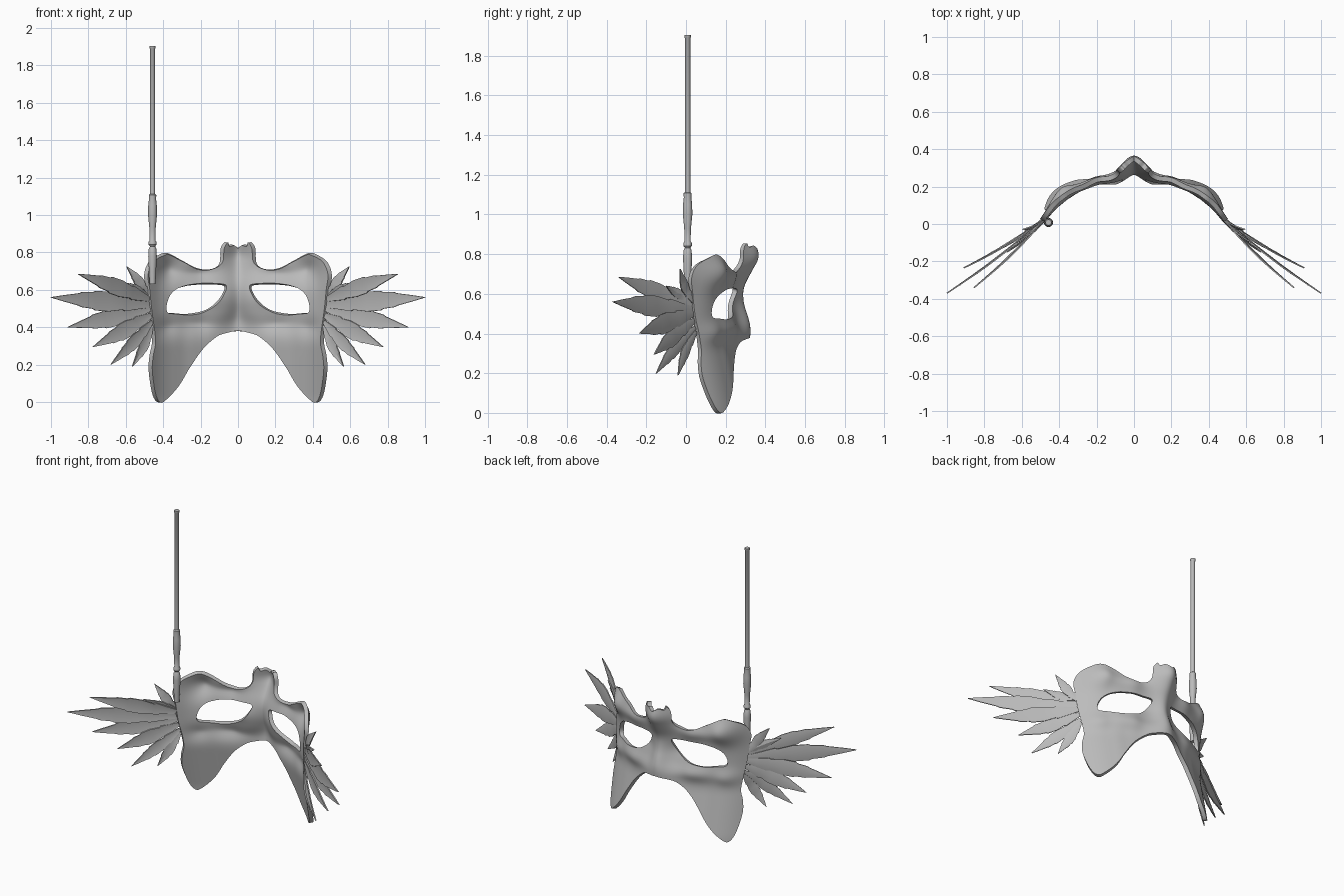
import bpy, bmesh
from math import exp, sin, cos, tau
from mathutils import Vector
from mathutils.geometry import delaunay_2d_cdt

cube = bpy.data.objects.get("Cube")
if cube:
    bpy.data.objects.remove(cube, do_unlink=True)

grey = bpy.data.materials.new("plain grey")
grey.use_nodes = True
colour = (0.5, 0.5, 0.5, 1)
grey.diffuse_color = colour
grey.node_tree.nodes["Principled BSDF"].inputs["Base Color"].default_value = colour


def make_object(name, verts, faces):
    mesh = bpy.data.meshes.new(name)
    mesh.from_pydata(verts, [], faces)
    mesh.materials.append(grey)
    obj = bpy.data.objects.new(name, mesh)
    bpy.context.collection.objects.link(obj)
    return obj


def finish(obj, angle=0.7):
    """Apply modifiers and smooth the surface, keeping sharp edges."""
    bpy.ops.object.select_all(action='DESELECT')
    obj.select_set(True)
    bpy.context.view_layer.objects.active = obj
    bpy.ops.object.convert(target='MESH')
    bpy.ops.object.shade_smooth_by_angle(angle=angle)


def smooth_path(points, closed=False, steps=5):
    """Catmull-Rom resampling of a 2D path."""
    p = [Vector(q) for q in points]
    n = len(p)
    get = (lambda i: p[i % n]) if closed else (lambda i: p[max(0, min(n - 1, i))])
    out = []
    for i in range(n if closed else n - 1):
        a, b, c, d = (get(i + k) for k in (-1, 0, 1, 2))
        for s in range(steps):
            t = s / steps
            out.append(0.5 * (2 * b + (c - a) * t + (2 * a - 5 * b + 4 * c - d) * t * t
                              + (3 * b - a - 3 * c + d) * t ** 3))
    return out if closed else out + [p[-1]]


def inside(q, poly):
    hit = False
    for a, b in zip(poly, poly[1:] + poly[:1]):
        if (a.y > q.y) != (b.y > q.y) and q.x < a.x + (q.y - a.y) * (b.x - a.x) / (b.y - a.y):
            hit = not hit
    return hit


def ramp(table, v):
    """Piecewise linear interpolation."""
    if v <= table[0][0]:
        return table[0][1]
    for (a, fa), (b, fb) in zip(table, table[1:]):
        if v <= b:
            return fa + (fb - fa) * (v - a) / (b - a)
    return table[-1][1]


def soft_ramp(table, v, r):
    return sum(ramp(table, v + k * r) for k in (-1, -0.5, 0, 0.5, 1)) / 5


# Mask relief: wrap round the face, nose and crest ridge, brow and cheek swells
WRAP = [(0, .25), (.1, .248), (.2, .232), (.3, .193), (.39, .137), (.44, .095), (.47, .06), (.51, .01)]
RIDGE = [(.36, .07), (.42, .077), (.48, .065), (.55, .04), (.63, .037), (.72, .085), (.79, .125), (.85, .1)]
RIDGE_WIDTH = [(.36, .12), (.5, .06), (.6, .06), (.75, .095)]
# Each swell: centre x and z, radius x and z, height
SWELLS = [(.39, .71, .075, .08, .055), (.22, .42, .12, .05, .024), (.14, .56, .07, .05, -.018),
          (.22, .69, .1, .045, .022), (.4, .4, .06, .05, .018)]


def depth(x, z):
    y = soft_ramp(WRAP, x, .02)
    y += soft_ramp(RIDGE, z, .03) * exp(-(x / soft_ramp(RIDGE_WIDTH, z, .04)) ** 2)
    y += soft_ramp([(0, .075), (.34, 0)], z, .04)
    for cx, cz, rx, rz, height in SWELLS:
        y += height * exp(-((x - cx) / rx) ** 2 - ((z - cz) / rz) ** 2)
    return y


# Mask: half sheet with an eye hole, mirrored and thickened
outline = smooth_path([
    (0, .38), (.07, .37), (.125, .35), (.2, .285), (.26, .2), (.33, .09), (.395, .02),
    (.432, 0), (.46, .05), (.478, .17), (.473, .25), (.46, .32), (.469, .4), (.482, .5),
    (.492, .6), (.502, .68), (.48, .745), (.433, .782), (.38, .797), (.3, .757), (.23, .72),
    (.17, .708), (.12, .72), (.097, .75), (.093, .82), (.072, .855), (.062, .835),
    (.035, .843), (0, .825)])
eye = smooth_path([
    (.075, .62), (.13, .628), (.21, .628), (.29, .618), (.355, .59), (.39, .545), (.395, .485),
    (.34, .475), (.27, .472), (.18, .49), (.12, .53), (.083, .58)], closed=True)

points, edges = [], []
for loop in (outline, eye):
    start, n = len(points), len(loop)
    points += loop
    edges += [(start + i, start + (i + 1) % n) for i in range(n)]
border = list(points)
step = 0.0155
for i in range(34):
    for j in range(1, 56):
        q = Vector((i * step, j * step))
        on_seam = i == 0 and .39 < q.y < .815
        if on_seam or (i and inside(q, outline) and not inside(q, eye)
                       and min((q - b).length for b in border) > 0.007):
            points.append(q)
flat, _, tris, *_ = delaunay_2d_cdt(points, edges, [], 0, 1e-5)
kept = []
for t in tris:
    mid = sum((flat[i] for i in t), Vector((0, 0))) / len(t)
    if inside(mid, outline) and not inside(mid, eye):
        a, b, c = (flat[i] for i in t[:3])
        ccw = (b - a).cross(c - a) > 0
        kept.append(list(reversed(t)) if ccw else list(t))
mask = make_object("mask", [(v.x, depth(v.x, v.y), v.y) for v in flat], kept)
bm = bmesh.new()
bm.from_mesh(mask.data)
bmesh.ops.delete(bm, geom=[v for v in bm.verts if not v.link_faces], context='VERTS')
bm.to_mesh(mask.data)
bm.free()
mirror = mask.modifiers.new("mirror", 'MIRROR')
mirror.merge_threshold = 0.0005
shell = mask.modifiers.new("thickness", 'SOLIDIFY')
shell.thickness = 0.026
shell.offset = -1
finish(mask, 0.9)

# Feathers: serrated blades with a low quill, fanned on both sides
BARBS = [(0, .3), (.12, .55), (.25, .84), (.28, .72), (.42, 1), (.56, 1), (.59, .84),
         (.7, .76), (.73, .62), (.88, .3), (1, .01)]


def feather(name, root, tip, width, side):
    root, tip = Vector(root), Vector(tip)
    along = tip - root
    d = along.normalized()
    normal = Vector((.6, .78, 0))
    normal = (normal - d * normal.dot(d)).normalized()
    across = normal.cross(d)
    verts = []
    for t, w in BARBS:
        mid = root + along * t - normal * 0.015 * sin(t * tau / 2)
        half = across * width * w / 2
        lift = normal * 0.006 * w
        verts += [mid - half, mid + lift, mid + half]
    faces = []
    for i in range(len(BARBS) - 1):
        for k in (0, 1):
            a = i * 3 + k
            faces.append((a, a + 1, a + 4, a + 3)[::side])
    obj = make_object(name, [(v.x * side, v.y, v.z) for v in verts], faces)
    solid = obj.modifiers.new("thickness", 'SOLIDIFY')
    solid.thickness = 0.007
    solid.offset = 0
    finish(obj, 0.4)


FEATHERS = [
    ((.48, .035, .56), (.595, -.03, .725), .06),
    ((.48, .035, .565), (.63, -.10, .64), .05),
    ((.475, .03, .55), (.855, -.34, .685), .09),
    ((.475, .03, .52), (1, -.37, .56), .105),
    ((.47, .035, .50), (.91, -.235, .40), .1),
    ((.465, .04, .465), (.775, -.16, .295), .09),
    ((.46, .045, .43), (.68, -.15, .20), .07),
    ((.46, .05, .41), (.565, -.04, .19), .06)]
for side, label in ((1, "left"), (-1, "right")):
    for number, (root, tip, width) in enumerate(FEATHERS, 1):
        feather(f"{label}_feather_{number}", root, tip, width, side)

# Handle: turned stick standing at the right edge
PROFILE = [(0, .63), (.016, .63), (.019, .70), (.023, .78), (.02, .82), (.014, .832), (.021, .842),
           (.021, .856), (.015, .866), (.017, .93), (.024, 1.0), (.023, 1.05), (.019, 1.085),
           (.02, 1.1), (.02, 1.107), (.014, 1.112), (.014, 1.89), (.016, 1.893), (.016, 1.905), (0, 1.905)]
SIDES = 20
verts = [(-.457 + r * cos(tau * k / SIDES), .008 + r * sin(tau * k / SIDES), z)
         for r, z in PROFILE for k in range(SIDES)]
faces = [(i * SIDES + k, i * SIDES + (k + 1) % SIDES,
          (i + 1) * SIDES + (k + 1) % SIDES, (i + 1) * SIDES + k)
         for i in range(len(PROFILE) - 1) for k in range(SIDES)]
handle = make_object("handle", verts, faces)
bm = bmesh.new()
bm.from_mesh(handle.data)
bmesh.ops.remove_doubles(bm, verts=bm.verts, dist=1e-5)
bm.to_mesh(handle.data)
bm.free()
finish(handle, 0.6)
